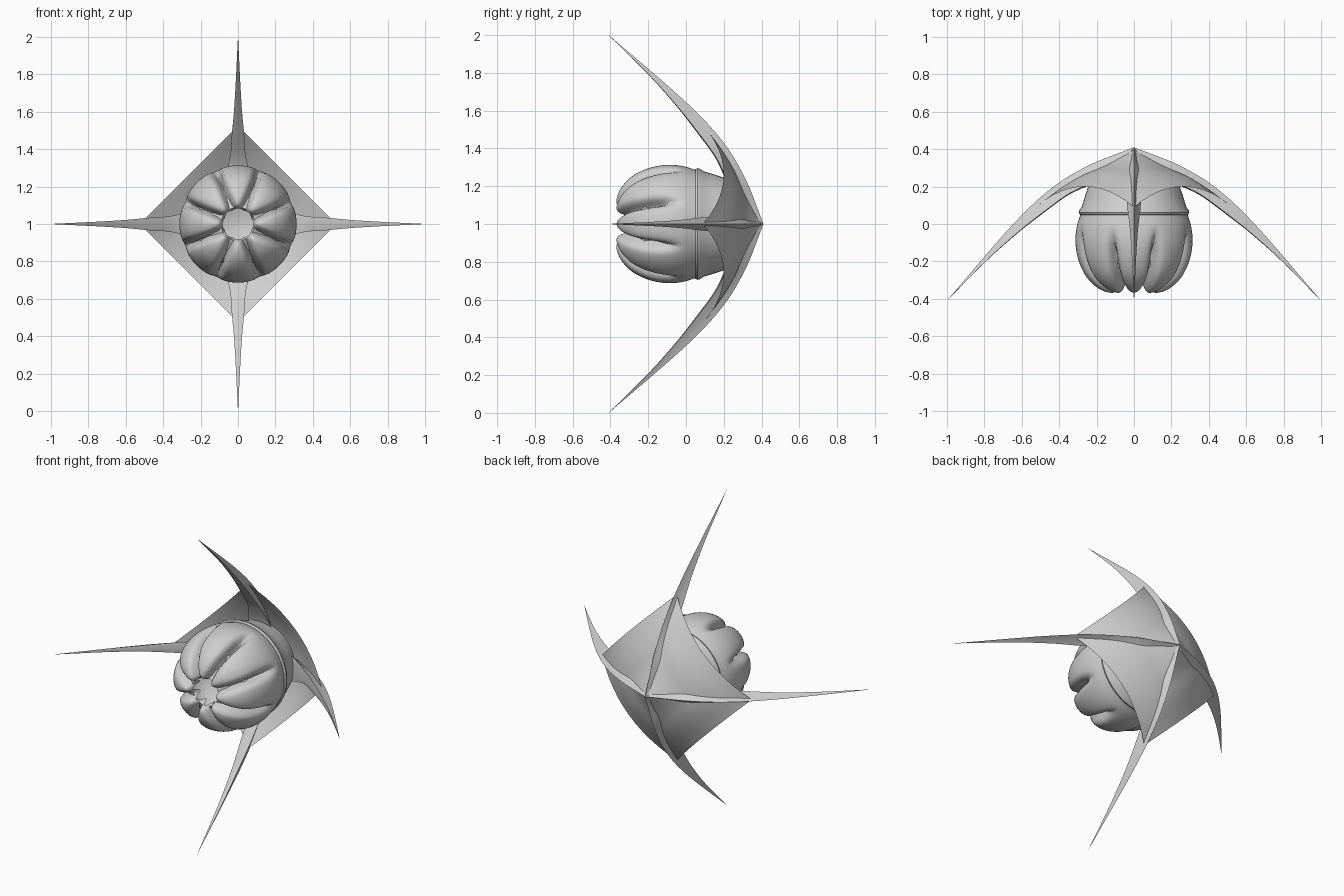
import bpy, bmesh, math
from mathutils import Vector

if "Cube" in bpy.data.objects:
    bpy.data.objects.remove(bpy.data.objects["Cube"])

grey = bpy.data.materials.new("light_grey")
grey.diffuse_color = (0.62, 0.62, 0.62, 1)
grey.use_nodes = True
grey.node_tree.nodes["Principled BSDF"].inputs["Base Color"].default_value = grey.diffuse_color
TAU = 2 * math.pi


def curve(points, steps):
    """Smooth curve through a short list of control points."""
    pts = [Vector(p) for p in points]
    pts = [2 * pts[0] - pts[1]] + pts + [2 * pts[-1] - pts[-2]]
    out = []
    for i in range(1, len(pts) - 2):
        a, b, c, d = pts[i - 1:i + 3]
        for j in range(steps):
            t = j / steps
            out.append(0.5 * (2 * b + (c - a) * t + (2 * a - 5 * b + 4 * c - d) * t**2
                              + (3 * b - a - 3 * c + d) * t**3))
    return out + [pts[-2]]


def grid(name, rows, closed, angle=40, solid=True):
    """Skin rows of points into one smooth object."""
    bm = bmesh.new()
    vs = [[bm.verts.new(p) for p in row] for row in rows]
    n = len(rows[0])
    for a, b in zip(vs, vs[1:]):
        for j in range(n if closed else n - 1):
            k = (j + 1) % n
            bm.faces.new((a[j], a[k], b[k], b[j]))
    bmesh.ops.remove_doubles(bm, verts=bm.verts, dist=0.0004)
    if solid:
        bmesh.ops.holes_fill(bm, edges=bm.edges)
    bmesh.ops.recalc_face_normals(bm, faces=bm.faces)
    if not solid:
        bm.normal_update()
        if sum(f.normal.y for f in bm.faces) < 0:
            bmesh.ops.reverse_faces(bm, faces=bm.faces)
    me = bpy.data.meshes.new(name)
    bm.to_mesh(me)
    bm.free()
    ob = bpy.data.objects.new(name, me)
    bpy.context.collection.objects.link(ob)
    me.materials.append(grey)
    bpy.ops.object.select_all(action='DESELECT')
    ob.select_set(True)
    bpy.context.view_layer.objects.active = ob
    bpy.ops.object.shade_smooth_by_angle(angle=math.radians(angle))
    return ob


def place(phi, r, y, side=0.0):
    """Point at radius r in direction phi around the front-to-back axis."""
    s, c = math.sin(phi), math.cos(phi)
    return Vector((r * s + side * c, y, 1 + r * c - side * s))


# Arms: ridge on the outside, flared edges on the inside
ridge = curve([(0, .41), (.1, .372), (.2, .333), (.3, .283), (.4, .222),
               (.52, .125), (.65, -.005), (.8, -.175), (1, -.41)], 4)
edge = curve([(0, .405, .001), (.09, .31, .04), (.19, .23, .085), (.27, .2, .066),
              (.36, .155, .042), (.47, .075, .034), (.61, -.035, .021),
              (.78, -.187, .011), (1, -.41, .0005)], 4)
for k, name in enumerate(("top", "right", "bottom", "left")):
    phi = k * TAU / 4
    rows = []
    for o, e in zip(ridge, edge):
        mid = (o.x + e.x) / 2, (o.y + e.y) / 2
        rows.append([place(phi, o.x, o.y),
                     place(phi, mid[0], mid[1], e.z * .38),
                     place(phi, e.x, e.y, e.z),
                     place(phi, e.x, e.y - .006 * min(1, e.z / .03)),
                     place(phi, e.x, e.y, -e.z),
                     place(phi, mid[0], mid[1], -e.z * .38)])
    grid(name + "_arm", rows, True, 35)

# Webs stretched between neighbouring arms
spine = curve([(0, .4), (.1, .345), (.2, .295), (.3, .248), (.4, .185), (.525, .09)], 3)
for k in range(4):
    rows = []
    for p in spine:
        a = place(k * TAU / 4, p.x, p.y)
        b = place((k + 1) * TAU / 4, p.x, p.y)
        row = []
        for j in range(13):
            s = j / 12
            q = a.lerp(b, s)
            q.y += .11 * (p.x / .525) ** 2 * 4 * s * (1 - s)
            row.append(q)
        rows.append(row)
    grid("web_%d" % (k + 1), rows, False, 60, solid=False)

# Bulb: hollow, eight petals parted by grooves that fade towards the back
outer = curve([(.085, -.345), (.105, -.372), (.15, -.366), (.205, -.335), (.26, -.275),
               (.298, -.19), (.313, -.1), (.307, -.02), (.287, .05)], 5)
inner = [(.001, .0), (.15, -.02), (.235, -.1), (.22, -.22), (.14, -.30), (.09, -.325)]
angles = []
for petal in range(8):
    for j in range(16):
        s = -1 + 2 * j / 16
        angles.append((petal * TAU / 8 + TAU / 16 * math.sin(s * math.pi / 2),
                       TAU / 16 * (1 - abs(math.sin(s * math.pi / 2)))))
rows = [[place(t, r, y) for t, _ in angles] for r, y in inner]
center = Vector((.06, -.08))
for p in outer:
    fade = min(1, max(0, (.0 - p.y) / .2))
    fade = fade * fade * (3 - 2 * fade)
    inward = (center - p).normalized()
    row = []
    for t, away in angles:
        depth = .06 * fade * math.exp(-(away * p.x / .019) ** 2)
        depth += .012 * fade * math.exp(-(away * p.x / .05) ** 2)
        q = p + inward * depth
        row.append(place(t, max(q.x, .07), q.y))
    rows.append(row)
rows.append([place(t, .001, .05) for t, _ in angles])
grid("petal_bulb", rows, True, 60)

# Collar: rounded lip and tapering neck behind the bulb
collar = [(.001, .045), (.275, .045), (.29, .05), (.296, .062), (.292, .075),
          (.28, .09), (.262, .15), (.245, .2), (.225, .25), (.001, .26)]
grid("neck_collar", [[place(j * TAU / 48, r, y) for j in range(48)] for r, y in collar], True, 40)
